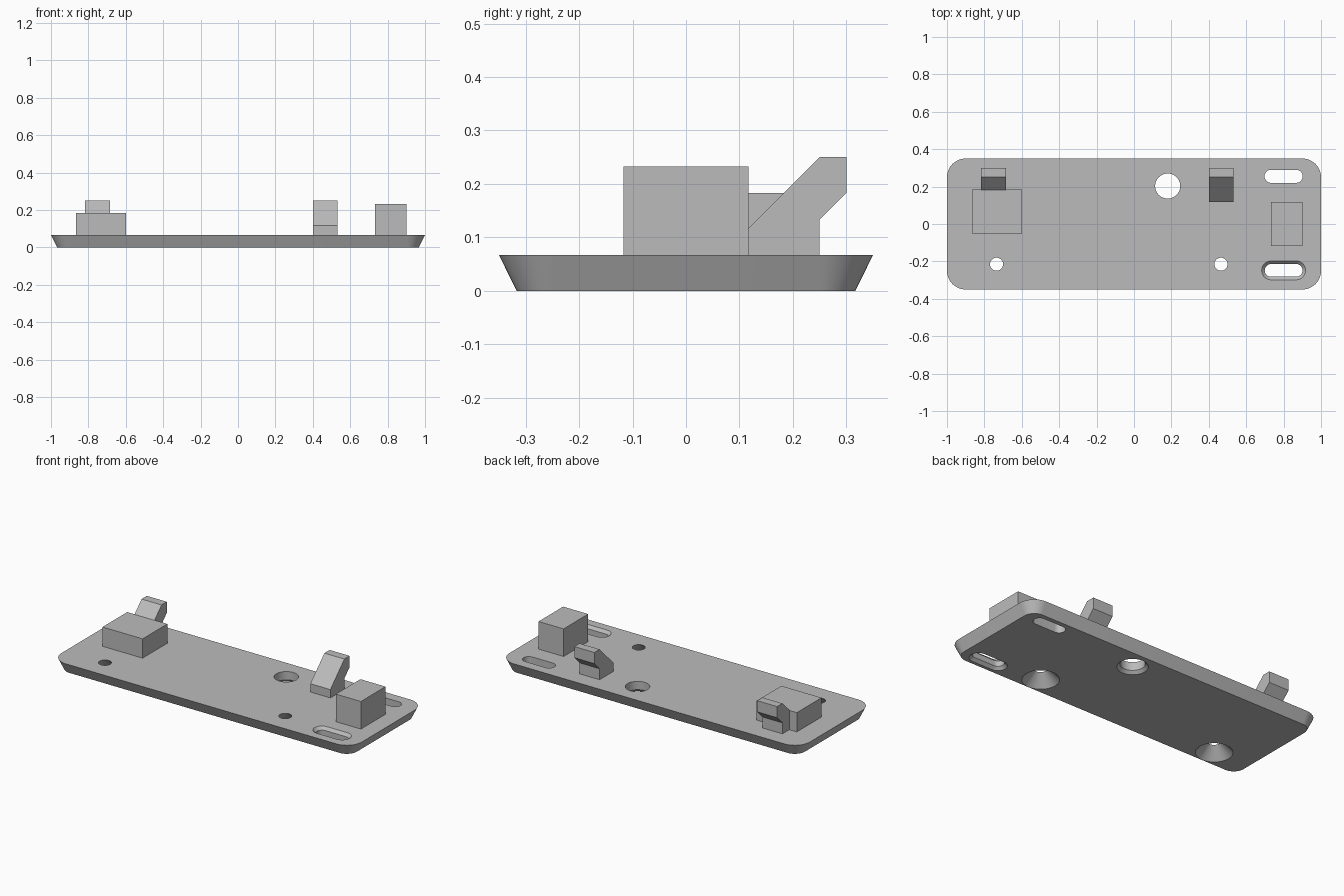
import bpy
import bmesh
from math import cos, sin, pi, radians

cube = bpy.data.objects.get("Cube")
if cube:
    bpy.data.objects.remove(cube, do_unlink=True)

grey = bpy.data.materials.new("plain_grey")
grey.use_nodes = True
COLOUR = (0.5, 0.5, 0.5, 1)
grey.diffuse_color = COLOUR
grey.node_tree.nodes["Principled BSDF"].inputs["Base Color"].default_value = COLOUR

TOP = 0.067      # plate thickness
CHAMFER = 0.017
EXTRA = 0.01     # how far cutters reach past the plate


def finish(name, bm):
    bmesh.ops.recalc_face_normals(bm, faces=bm.faces)
    mesh = bpy.data.meshes.new(name)
    bm.to_mesh(mesh)
    bm.free()
    mesh.materials.append(grey)
    obj = bpy.data.objects.new(name, mesh)
    bpy.context.collection.objects.link(obj)
    return obj


def rounded_loft(name, centre, core, levels, steps=12):
    """Stack rounded outlines: core is the half size between corner centres,
    levels are (z, corner radius)."""
    bm = bmesh.new()
    rings = []
    for z, r in levels:
        ring = []
        for q, (sx, sy) in enumerate([(1, 1), (-1, 1), (-1, -1), (1, -1)]):
            for i in range(steps + 1):
                a = (q + i / steps) * pi / 2
                ring.append(bm.verts.new((centre[0] + sx * core[0] + r * cos(a),
                                          centre[1] + sy * core[1] + r * sin(a), z)))
        rings.append(ring)
    for low, high in zip(rings, rings[1:]):
        for i in range(len(low)):
            j = (i + 1) % len(low)
            bm.faces.new((low[i], low[j], high[j], high[i]))
    bm.faces.new(rings[0])
    bm.faces.new(rings[-1])
    bmesh.ops.remove_doubles(bm, verts=bm.verts, dist=1e-5)
    return finish(name, bm)


def extrude_profile(name, x0, x1, profile):
    """Extrude a (y, z) profile along x."""
    bm = bmesh.new()
    face = bm.faces.new([bm.verts.new((x0, y, z)) for y, z in profile])
    out = bmesh.ops.extrude_face_region(bm, geom=[face])
    verts = [v for v in out["geom"] if isinstance(v, bmesh.types.BMVert)]
    bmesh.ops.translate(bm, verts=verts, vec=(x1 - x0, 0, 0))
    return finish(name, bm)


def block(name, x0, x1, y0, y1, height):
    return extrude_profile(name, x0, x1, [(y0, TOP), (y1, TOP), (y1, height), (y0, height)])


# Base plate with sloping sides
plate = rounded_loft("base_plate", (0, 0), (0.9, 0.25), [(0, 0.067), (TOP, 0.1)])

# Cutters: chamfered cable hole, two countersunk screw holes, two slots
SLOT = (0.067, 0)
slope = (0.1 - 0.035) / TOP
cutters = [
    rounded_loft("cable_hole_cutter", (0.18, 0.203), (0, 0),
                 [(-EXTRA, 0.084 + EXTRA), (CHAMFER, 0.067), (TOP + EXTRA, 0.067)]),
    rounded_loft("plain_slot_cutter", (0.8, 0.255), SLOT,
                 [(-EXTRA, 0.035), (TOP + EXTRA, 0.035)]),
    rounded_loft("chamfered_slot_cutter", (0.8, -0.248), SLOT,
                 [(-EXTRA, 0.05 + EXTRA), (CHAMFER, 0.034),
                  (TOP - CHAMFER, 0.034), (TOP + EXTRA, 0.05 + EXTRA)]),
]
for x in (-0.735, 0.465):
    cutters.append(rounded_loft("screw_hole_cutter", (x, -0.215), (0, 0),
                                [(-EXTRA, 0.1 + EXTRA * slope),
                                 (TOP + EXTRA, 0.035 - EXTRA * slope)]))

bpy.context.view_layer.objects.active = plate
for cutter in cutters:
    cutter.hide_render = True
    mod = plate.modifiers.new("cut", "BOOLEAN")
    mod.operation = "DIFFERENCE"
    mod.solver = "EXACT"
    mod.object = cutter
    bpy.ops.object.modifier_apply(modifier=mod.name)
    bpy.data.objects.remove(cutter, do_unlink=True)

# Rounded walls shade smooth, edges stay sharp
bpy.ops.object.select_all(action="DESELECT")
plate.select_set(True)
bpy.ops.object.shade_smooth_by_angle(angle=radians(25))

# Support blocks
block("right_block", -0.867, -0.6, -0.05, 0.185, 0.183)
block("left_block", 0.733, 0.9, -0.117, 0.117, 0.233)

# Leaning hooks
HOOK = [(0.117, TOP), (0.117, 0.117), (0.25, 0.25), (0.3, 0.25),
        (0.3, 0.183), (0.25, 0.133), (0.25, TOP)]
for name, x in (("right_hook", -0.817), ("left_hook", 0.4)):
    extrude_profile(name, x, x + 0.133, HOOK)
